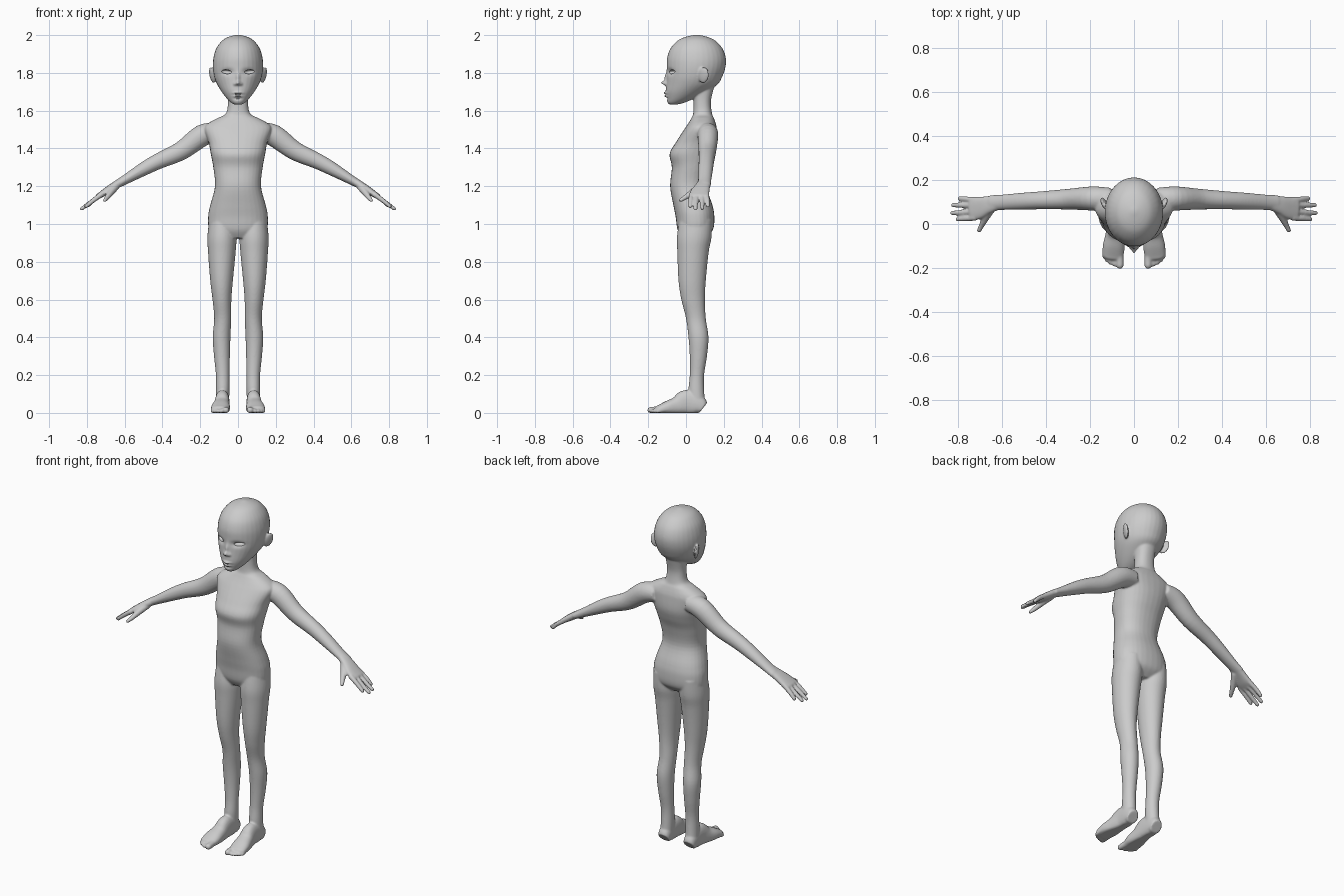
import bpy, bmesh, math
from mathutils import Vector, Matrix

bm = bmesh.new()


def spline(keys, steps=5):
    """Catmull-Rom interpolation through tuples of numbers."""
    out, n = [], len(keys)
    for i in range(n - 1):
        a, b, c, d = (keys[max(0, min(n - 1, i + k))] for k in (-1, 0, 1, 2))
        for s in range(steps):
            t = s / steps
            out.append([0.5 * (2 * q + (r - p) * t + (2 * p - 5 * q + 4 * r - w) * t * t
                               + (3 * q - p - 3 * r + w) * t ** 3)
                        for p, q, r, w in zip(a, b, c, d)])
    out.append(list(keys[-1]))
    return out


def loft(rings, side=1, p=2.0, n=32):
    """Closed skin over (centre, u, v) rings; side=-1 mirrors in x."""
    loops = []
    for c, u, v in rings:
        loop = []
        for i in range(n):
            a = 2 * math.pi * i / n
            co, si = math.cos(a), math.sin(a)
            q = c + u * math.copysign(abs(co) ** (2 / p), co) + v * math.copysign(abs(si) ** (2 / p), si)
            loop.append(bm.verts.new((q.x * side, q.y, max(q.z, 0.0))))
        loops.append(loop)
    faces = [bm.faces.new((a[i], a[(i + 1) % n], b[(i + 1) % n], b[i]))
             for a, b in zip(loops, loops[1:]) for i in range(n)]
    faces += [bm.faces.new(loops[0]), bm.faces.new(loops[-1])]
    bmesh.ops.recalc_face_normals(bm, faces=faces)


def column(keys, side=1, p=2.0):
    """Upright loft from (z, centre x, half width, front y, back y)."""
    loft([(Vector((cx, (f + b) / 2, z)), Vector((w, 0, 0)), Vector((0, (b - f) / 2, 0)))
          for z, cx, w, f, b in spline(keys)], side, p)


def tube(keys, side=1, p=2.0, up=(0, 1, 0)):
    """Loft along a path of (x, y, z, radius along up, other radius), with rounded ends."""
    pts = spline(keys)
    rings = []
    for i, k in enumerate(pts):
        c = Vector(k[:3])
        d = (Vector(pts[min(i + 1, len(pts) - 1)][:3]) - Vector(pts[max(i - 1, 0)][:3])).normalized()
        v = d.cross(Vector(up)).normalized()
        u = v.cross(d)
        rings.append((c, u * k[3], v * k[4]))
        if i == len(pts) - 1:
            for a in (0.4, 0.8, 1.2, 1.5):
                rings.append((c + d * k[4] * math.sin(a), u * k[3] * math.cos(a), v * k[4] * math.cos(a)))
    loft(rings, side, p, 24)


# torso and neck
column([(.925, 0, .11, -.02, .10), (.97, 0, .153, -.045, .143), (1.04, 0, .158, -.055, .15),
        (1.1, 0, .147, -.067, .14), (1.2, 0, .122, -.084, .11), (1.3, 0, .131, -.075, .125),
        (1.37, 0, .144, -.087, .15), (1.43, 0, .155, -.055, .165), (1.5, 0, .178, -.01, .163),
        (1.53, 0, .162, .01, .158), (1.56, 0, .11, .028, .148), (1.585, 0, .064, .038, .138),
        (1.65, 0, .053, .04, .132), (1.73, 0, .058, .03, .15)], p=2.3)

# head
column([(1.632, 0, .018, -.085, -.05), (1.642, 0, .036, -.098, -.01), (1.665, 0, .06, -.103, .045),
        (1.70, 0, .087, -.108, .11), (1.74, 0, .111, -.105, .168), (1.78, 0, .126, -.102, .192),
        (1.83, 0, .133, -.102, .209), (1.88, 0, .13, -.1, .211), (1.93, 0, .115, -.082, .193),
        (1.97, 0, .085, -.045, .156), (1.99, 0, .052, -.005, .115), (2.002, 0, .008, .05, .066)])

FINGERS = [(.028, .815, .022, 1.087), (.056, .838, .05, 1.074), (.084, .835, .086, 1.077), (.11, .805, .116, 1.09)]
TOES = [(.064, -.188, .017), (.089, -.184, .011), (.107, -.175, .011), (.122, -.164, .0105), (.135, -.15, .010)]
for s in (1, -1):
    # leg
    column([(1.02, .085, .068, -.035, .138), (.93, .085, .077, -.048, .135), (.85, .0855, .073, -.046, .12),
            (.7, .087, .06, -.04, .105), (.6, .085, .05, -.025, .1), (.5, .081, .045, 0, .105),
            (.4, .087, .047, .013, .119), (.3, .085, .042, .02, .111), (.2, .081, .036, .02, .096),
            (.12, .081, .036, .013, .096), (.04, .083, .035, .02, .102)], s)
    # foot
    tube([(.083, .09, .025, .034, .035), (.083, .06, .045, .037, .055), (.083, 0, .055, .038, .066),
          (.087, -.05, .037, .043, .048), (.092, -.1, .027, .05, .036), (.096, -.145, .018, .048, .022)],
         s, 2.3, (1, 0, 0))
    for x, y, r in TOES:
        tube([(x * .95 + .005, -.11, .02, r, r * 1.2), (x, y, r * .85, r, r)], s, 2.0, (1, 0, 0))
    # arm
    tube([(.11, .11, 1.485, .055, .05), (.19, .116, 1.468, .055, .058), (.3, .113, 1.388, .047, .05),
          (.42, .108, 1.333, .041, .042), (.5, .104, 1.291, .039, .036), (.6, .099, 1.233, .035, .025),
          (.65, .096, 1.205, .036, .021)], s)
    # palm
    tube([(.62, .098, 1.222, .033, .021), (.67, .085, 1.192, .042, .02), (.71, .073, 1.165, .052, .018),
          (.74, .07, 1.147, .051, .014)], s, 2.4)
    # fingers and thumb
    for y0, x1, y1, z1 in FINGERS:
        tube([(.72, y0, 1.158, .013, .014), (.765, (y0 + y1) / 2, 1.126, .0125, .0125),
              (x1 - .01, y1, z1 + .006, .0105, .010)], s)
    tube([(.645, .075, 1.2, .02, .018), (.675, .03, 1.165, .017, .017), (.693, -.005, 1.14, .013, .013),
          (.706, -.03, 1.125, .010, .010)], s, 2.0, (0, .3, 1))
    # ear
    m = (Matrix.Translation((s * .136, .093, 1.788)) @ Matrix.Rotation(s * -.4, 4, 'Z')
         @ Matrix.Rotation(s * .18, 4, 'Y') @ Matrix.Rotation(-.2, 4, 'X') @ Matrix.Diagonal((.011, .03, .044, 1)))
    bmesh.ops.create_uvsphere(bm, u_segments=24, v_segments=16, radius=1, matrix=m)


def make_object(name, source):
    mesh = bpy.data.meshes.new(name)
    source.to_mesh(mesh)
    obj = bpy.data.objects.new(name, mesh)
    bpy.context.collection.objects.link(obj)
    return obj


def bake(obj):
    """Apply all modifiers."""
    dg = bpy.context.evaluated_depsgraph_get()
    mesh = bpy.data.meshes.new_from_object(obj.evaluated_get(dg))
    obj.modifiers.clear()
    obj.data = mesh


# fuse the parts into one skin
body = make_object("body", bm)
remesh = body.modifiers.new("fuse", 'REMESH')
remesh.mode, remesh.voxel_size = 'VOXEL', .005
smooth = body.modifiers.new("soften", 'SMOOTH')
smooth.factor, smooth.iterations = .5, 7
bake(body)

# face relief: (x, z, x spread, z spread, push in y)
RELIEF = [(.055, 1.805, .028, .016, .013), (-.055, 1.805, .028, .016, .013),
          (0, 1.775, .011, .025, -.012), (0, 1.747, .012, .011, -.025),
          (.016, 1.741, .008, .008, -.009), (-.016, 1.741, .008, .008, -.009),
          (0, 1.694, .022, .006, -.012), (0, 1.677, .018, .006, -.011),
          (0, 1.685, .026, .0025, .005), (0, 1.664, .02, .006, .006)]
for v in body.data.vertices:
    x, y, z = v.co
    if z > 1.62 and y < .02:
        fade = min(1, (.02 - y) / .06)
        v.co.y += fade * sum(d * math.exp(-((x - cx) / sx) ** 2 - ((z - cz) / sz) ** 2)
                             for cx, cz, sx, sz, d in RELIEF)

# eye openings
eyes = bmesh.new()
for s in (1, -1):
    m = (Matrix.Translation((s * .06, -.072, 1.806)) @ Matrix.Rotation(s * .45, 4, 'Z')
         @ Matrix.Rotation(s * -.08, 4, 'Y') @ Matrix.Diagonal((.03, .022, .011, 1)))
    bmesh.ops.create_uvsphere(eyes, u_segments=32, v_segments=16, radius=1, matrix=m)
cutter = make_object("eye_cutter", eyes)
cutter.hide_render = True
cut = body.modifiers.new("eyes", 'BOOLEAN')
cut.operation, cut.object, cut.solver = 'DIFFERENCE', cutter, 'EXACT'
bake(body)
bpy.data.objects.remove(cutter)

bpy.context.view_layer.objects.active = body
body.select_set(True)
bpy.ops.object.shade_smooth_by_angle(angle=math.radians(50))
